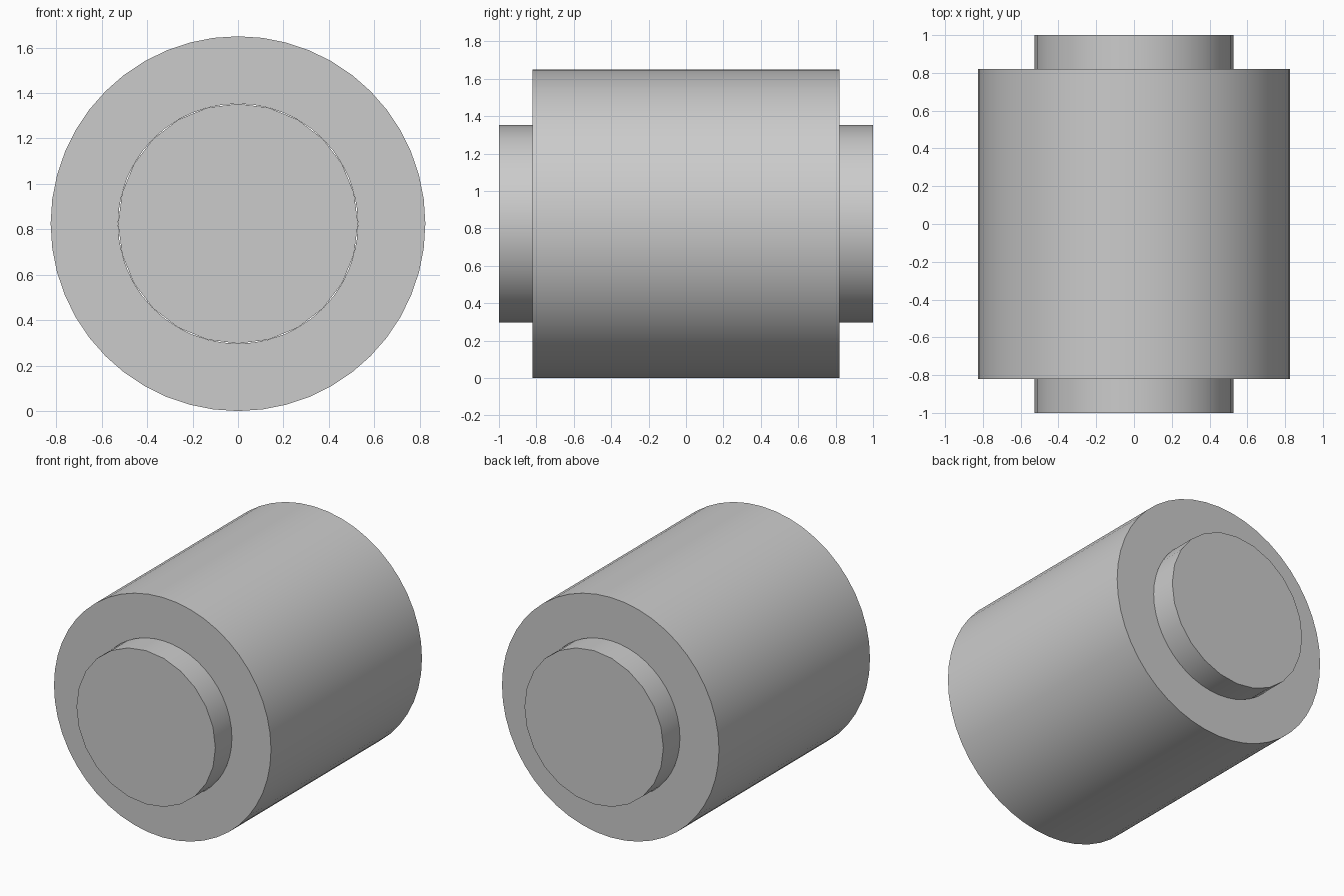
import bpy
import bmesh
from math import cos, sin, tau, radians

cube = bpy.data.objects.get("Cube")
if cube:
    bpy.data.objects.remove(cube)

BODY_R, SHAFT_R, BODY_HALF, SHAFT_HALF = 0.825, 0.528, 0.82, 1.0

grey = bpy.data.materials.new("plain grey")
grey.use_nodes = True
colour = (0.6, 0.6, 0.6, 1)
grey.diffuse_color = colour
grey.node_tree.nodes["Principled BSDF"].inputs["Base Color"].default_value = colour


def lathe(name, profile, sides, closed):
    """Spin (radius, y) points about the lengthwise axis."""
    bm = bmesh.new()
    rings = []
    for r, y in profile:
        angles = [tau * i / sides for i in range(sides)]
        rings.append([bm.verts.new((r * cos(a), y, BODY_R + r * sin(a))) for a in angles])
    pairs = list(zip(rings, rings[1:]))
    if closed:
        pairs.append((rings[-1], rings[0]))
    else:
        bm.faces.new(rings[0])
        bm.faces.new(rings[-1])
    for a, b in pairs:
        for i in range(sides):
            j = (i + 1) % sides
            bm.faces.new((a[i], a[j], b[j], b[i]))
    bmesh.ops.recalc_face_normals(bm, faces=bm.faces)
    mesh = bpy.data.meshes.new(name)
    bm.to_mesh(mesh)
    bm.free()
    mesh.materials.append(grey)
    obj = bpy.data.objects.new(name, mesh)
    bpy.context.collection.objects.link(obj)
    bpy.ops.object.select_all(action="DESELECT")
    obj.select_set(True)
    bpy.context.view_layer.objects.active = obj
    bpy.ops.object.shade_smooth_by_angle(angle=radians(30))
    return obj


# Thick outer sleeve with a bore through it
lathe("sleeve", [(BODY_R, -BODY_HALF), (BODY_R, BODY_HALF),
                 (SHAFT_R, BODY_HALF), (SHAFT_R, -BODY_HALF)], 48, True)

# Solid shaft standing out at both ends
lathe("shaft", [(SHAFT_R, -SHAFT_HALF), (SHAFT_R, SHAFT_HALF)], 24, False)
